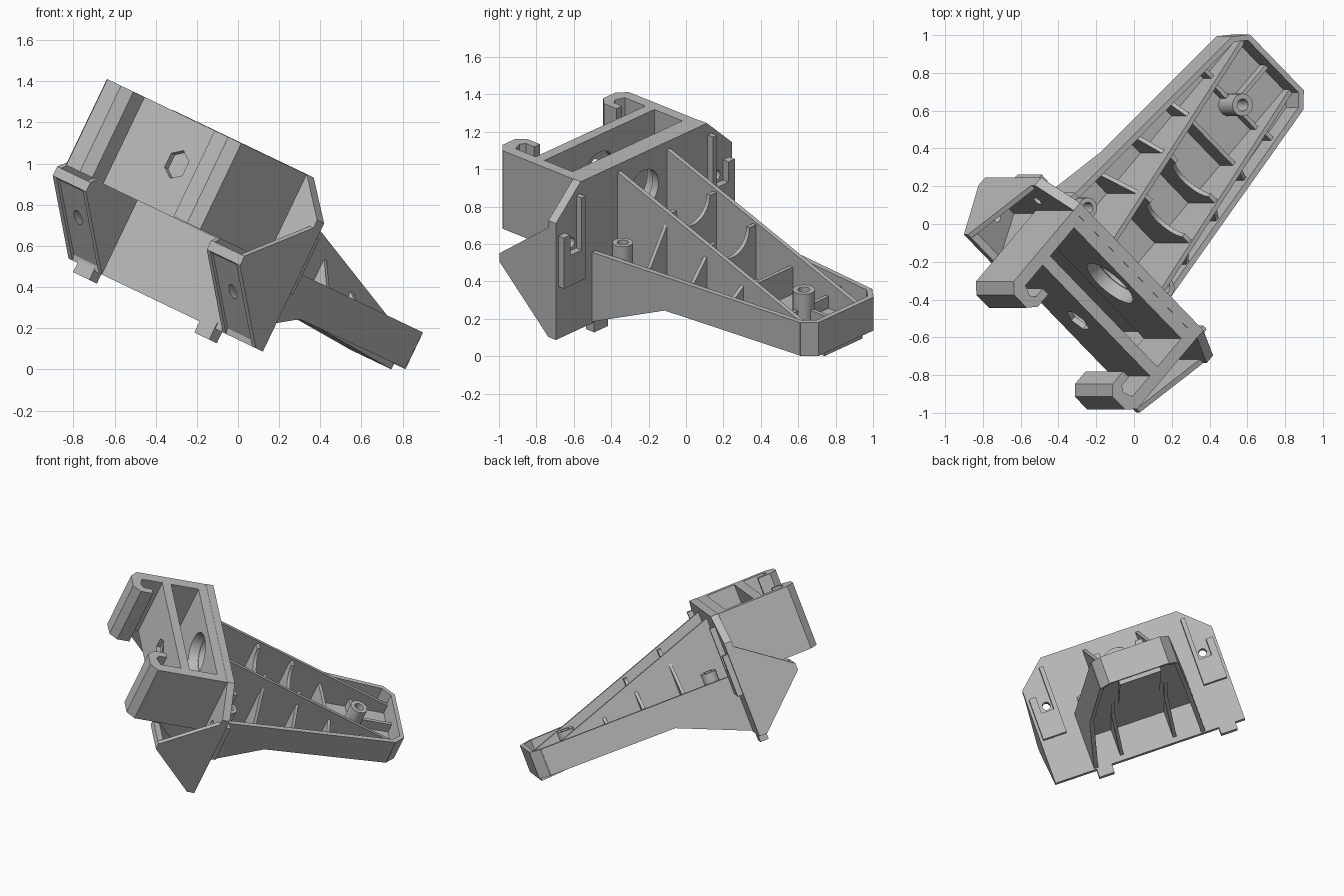
import bpy, bmesh, math
from mathutils import Vector, Matrix

old = bpy.data.objects.get("Cube")
if old:
    bpy.data.objects.remove(old, do_unlink=True)

mat = bpy.data.materials.new("plain grey")
GREY = (0.5, 0.5, 0.5, 1)
mat.use_nodes = True
mat.diffuse_color = GREY
mat.node_tree.nodes["Principled BSDF"].inputs["Base Color"].default_value = GREY

# Bracket frame: across (a), out along the arm (d) and up the plate (h)
TILT, TURN = math.radians(25.58), math.radians(43)
POSE = (Matrix.Rotation(TILT, 4, 'Y') @ Matrix.Rotation(-TURN, 4, 'Z')
        @ Matrix.Translation((-0.163, 0, 0)))
ORDER = {"ad": lambda u, v, w: (u, v, w),
         "dh": lambda u, v, w: (w, u, v),
         "ah": lambda u, v, w: (u, w, v)}


def finish(name, bm):
    bmesh.ops.recalc_face_normals(bm, faces=bm.faces)
    me = bpy.data.meshes.new(name)
    bm.transform(POSE)
    bm.to_mesh(me)
    bm.free()
    me.materials.append(mat)
    ob = bpy.data.objects.new(name, me)
    bpy.context.collection.objects.link(ob)
    return ob


def prism(name, plane, pts, lo, hi, flip=1, bend=None, edit=None):
    """Extrude a flat outline from lo to hi; flip=-1 mirrors it across."""
    bm = bmesh.new()
    ends = [[bm.verts.new(ORDER[plane](u, v, w)) for u, v in pts] for w in (lo, hi)]
    bm.faces.new(ends[0])
    bm.faces.new(ends[1][::-1])
    for i in range(len(pts)):
        j = (i + 1) % len(pts)
        bm.faces.new((ends[0][i], ends[0][j], ends[1][j], ends[1][i]))
    for v in bm.verts:
        if bend:
            v.co = bend(v.co)
        v.co.x *= flip
    bmesh.ops.recalc_face_normals(bm, faces=bm.faces)
    if edit:
        edit(bm)
    return finish(name, bm)


def block(name, a, d, h, flip=1):
    return prism(name, "ad", [(a[0], d[0]), (a[1], d[0]), (a[1], d[1]), (a[0], d[1])],
                 h[0], h[1], flip)


def tube(name, a, d, h, outer, inner, sides=24):
    bm = bmesh.new()
    ring = [bm.verts.new((a + r, d, z)) for r, z in
            ((inner, h[0]), (outer, h[0]), (outer, h[1]), (inner, h[1]))]
    edges = [bm.edges.new((ring[i], ring[(i + 1) % 4])) for i in range(4)]
    bmesh.ops.spin(bm, geom=ring + edges, cent=(a, d, 0), axis=(0, 0, 1),
                   angle=math.tau, steps=sides, use_merge=True)
    bmesh.ops.remove_doubles(bm, verts=bm.verts, dist=1e-4)
    return finish(name, bm)


def drill(ob, a, h, d0, d1, r0, r1, sides):
    """Cut a round or hexagonal hole running along d."""
    bm = bmesh.new()
    spot = Matrix.Translation((a, (d0 + d1) / 2, h)) @ Matrix.Rotation(-math.pi / 2, 4, 'X')
    bmesh.ops.create_cone(bm, cap_ends=True, segments=sides, radius1=r0, radius2=r1,
                          depth=d1 - d0, matrix=spot)
    cutter = finish("hole_cutter", bm)
    cutter.hide_render = True
    mod = ob.modifiers.new("hole", 'BOOLEAN')
    mod.operation, mod.solver, mod.object = 'DIFFERENCE', 'EXACT', cutter
    deps = bpy.context.evaluated_depsgraph_get()
    me = bpy.data.meshes.new_from_object(ob.evaluated_get(deps))
    ob.modifiers.clear()
    ob.data = me
    bpy.data.objects.remove(cutter, do_unlink=True)


def both(outline):
    """Close a right-hand outline with its mirror image."""
    return outline + [(-u, v) for u, v in reversed(outline)]


# Wall plate with cut top corners, and the thick upper wall of the box
BACK = -0.46
plate = prism("wall_plate", "ah", both([(0.69, 0.13), (0.69, 0.82), (0.495, 1.0)]), -0.515, BACK)
upper = block("box_back_wall", (-0.47, 0.47), (-0.58, -0.515), (0.54, 0.998))
front = block("box_front_wall", (-0.47, 0.47), (-0.85, -0.785), (0.53, 0.998))
drill(plate, 0, 0.78, -0.53, -0.44, 0.13, 0.11, 32)
drill(upper, 0, 0.78, -0.6, -0.5, 0.16, 0.13, 32)
drill(front, 0, 0.77, -0.9, -0.7, 0.075, 0.075, 6)
drill(front, 0, 0.77, -0.82, -0.74, 0.125, 0.125, 32)
for side in (1, -1):
    drill(plate, side * 0.57, 0.665, -0.6, -0.4, 0.028, 0.028, 16)

HOOK = [(0.495, BACK), (0.495, -1.03), (0.445, -1.08), (0.345, -1.08), (0.3, -1.03),
        (0.3, -0.94), (0.345, -0.94), (0.345, -1.0), (0.375, -1.02), (0.43, -1.0), (0.43, BACK)]
GUSSET = [(BACK, 0.13), (-0.515, 0.13), (-0.872, 0.46), (-0.872, 0.51), (BACK, 0.82)]
SLOPE = GUSSET[:4] + [(-0.83, 0.51), (BACK, 0.18)]
WALL = [(-0.48, 0.13), (0.03, 0.35), (0.945, 0.355), (0.945, 0.55), (-0.48, 0.55)]


def rib_height(d):
    return 0.957 - 0.337 * (d - BACK)


def wall_reach(d):
    return 0.395 - 0.086 * (d - BACK)


FIN = [(-0.48, 0.16), (0.03, 0.35), (1.0, 0.37), (1.0, rib_height(1.0)), (-0.47, 0.957)]


def recess(bm):
    """Sink a shallow panel into the sloping underside of a gusset."""
    face = min(bm.faces, key=lambda f: (f.normal + Vector((0, 0.7, 0.7))).length)
    bmesh.ops.inset_region(bm, faces=[face], thickness=0.035, depth=0)
    for v in face.verts:
        v.co -= face.normal * 0.015


def splay(co):
    """Lean the side walls in toward the tip of the arm."""
    return Vector((co.x - 0.086 * (co.y - BACK), co.y, co.z))


for side, tag in ((1, "left"), (-1, "right")):
    # Box end that curls round into a hook
    prism(f"hook_{tag}", "ad", HOOK, 0.535, 0.998, side)
    # Open-topped gusset pocket under each hook, with a drain hole
    prism(f"gusset_outer_wall_{tag}", "dh", GUSSET, 0.662, 0.69, side)
    prism(f"gusset_inner_wall_{tag}", "dh", GUSSET, 0.445, 0.47, side)
    slope = prism(f"gusset_slope_{tag}", "dh", SLOPE, 0.445, 0.69, side, edit=recess)
    drill(slope, side * 0.57, 0.33, -0.9, -0.55, 0.028, 0.028, 16)
    # Clip on the plate back: a base and two upright bars around the hole
    block(f"clip_base_{tag}", (0.5, 0.67), (-0.47, -0.42), (0.44, 0.62), side)
    block(f"clip_inner_bar_{tag}", (0.5, 0.53), (-0.47, -0.42), (0.44, 0.93), side)
    block(f"clip_outer_bar_{tag}", (0.62, 0.67), (-0.47, -0.42), (0.44, 0.74), side)
    # Arm side wall and tall diagonal rib
    prism(f"arm_wall_{tag}", "dh", WALL, 0.375, 0.405, side, bend=splay)
    prism(f"diagonal_rib_{tag}", "dh", FIN, 0.18, 0.205, side)
    # Short ribs tying the diagonal rib to the wall
    for n, d in enumerate((-0.11, 0.18, 0.45, 0.72)):
        reach, top = wall_reach(d), rib_height(d) - 0.06
        prism(f"side_rib_{tag}_{n + 1}", "ah",
              [(0.19, 0.38), (reach, 0.38), (reach, 0.5), (0.19, top)], d - 0.011, d + 0.011, side)
    # Screw post beside the plate
    tube(f"screw_post_{tag}", side * 0.31, -0.325, (0.37, 0.62), 0.055, 0.03)

# Arm floor, chamfered end and the shallow keel beneath it
prism("arm_floor", "ad", both([(0.4, -0.47), (0.28, 0.935), (0.21, 1.01)]), 0.36, 0.4)
prism("arm_end", "ad",
      both([(0.285, 0.94), (0.217, 1.018)])
      + [(-0.255, 0.93), (-0.203, 0.988), (0.203, 0.988), (0.255, 0.93)], 0.352, 0.55)
prism("arm_keel", "dh", [(0.1, 0.365), (1.0, 0.322), (1.0, 0.365)], -0.15, 0.15)

# Cross ribs with round cradles, then plain low ribs
for n, d in enumerate((-0.11, 0.18)):
    top = rib_height(d) - 0.02
    arc = [(0.13 * math.cos(t * math.pi / 16), top - 0.13 * math.sin(t * math.pi / 16))
           for t in range(17)]
    prism(f"cradle_rib_{n + 1}", "ah", [(-0.19, 0.38), (0.19, 0.38), (0.19, top)] + arc
          + [(-0.19, top)], d - 0.012, d + 0.012)
block("cross_rib_middle", (-0.19, 0.19), (0.44, 0.462), (0.38, 0.56))
for side, tag in ((1, "left"), (-1, "right")):
    block(f"cross_rib_tip_{tag}", (0.05, 0.19), (0.7, 0.722), (0.38, 0.47), side)
block("tip_rib", (-0.011, 0.011), (0.765, 1.0), (0.38, 0.47))
tube("screw_post_tip", 0, 0.71, (0.37, 0.57), 0.06, 0.032)

# Locating feet under the plate
block("foot_left", (0.28, 0.39), (-0.52, -0.46), (0.07, 0.16))
block("foot_right", (-0.62, -0.5), (-0.52, -0.46), (0.08, 0.16))

# Round posts and holes look smooth, all other edges stay sharp
for ob in bpy.data.objects:
    if ob.name.startswith(("screw_post", "wall_plate", "box_", "cradle", "gusset_slope")):
        bpy.ops.object.select_all(action='DESELECT')
        ob.select_set(True)
        bpy.context.view_layer.objects.active = ob
        bpy.ops.object.shade_smooth_by_angle(angle=math.radians(30))
